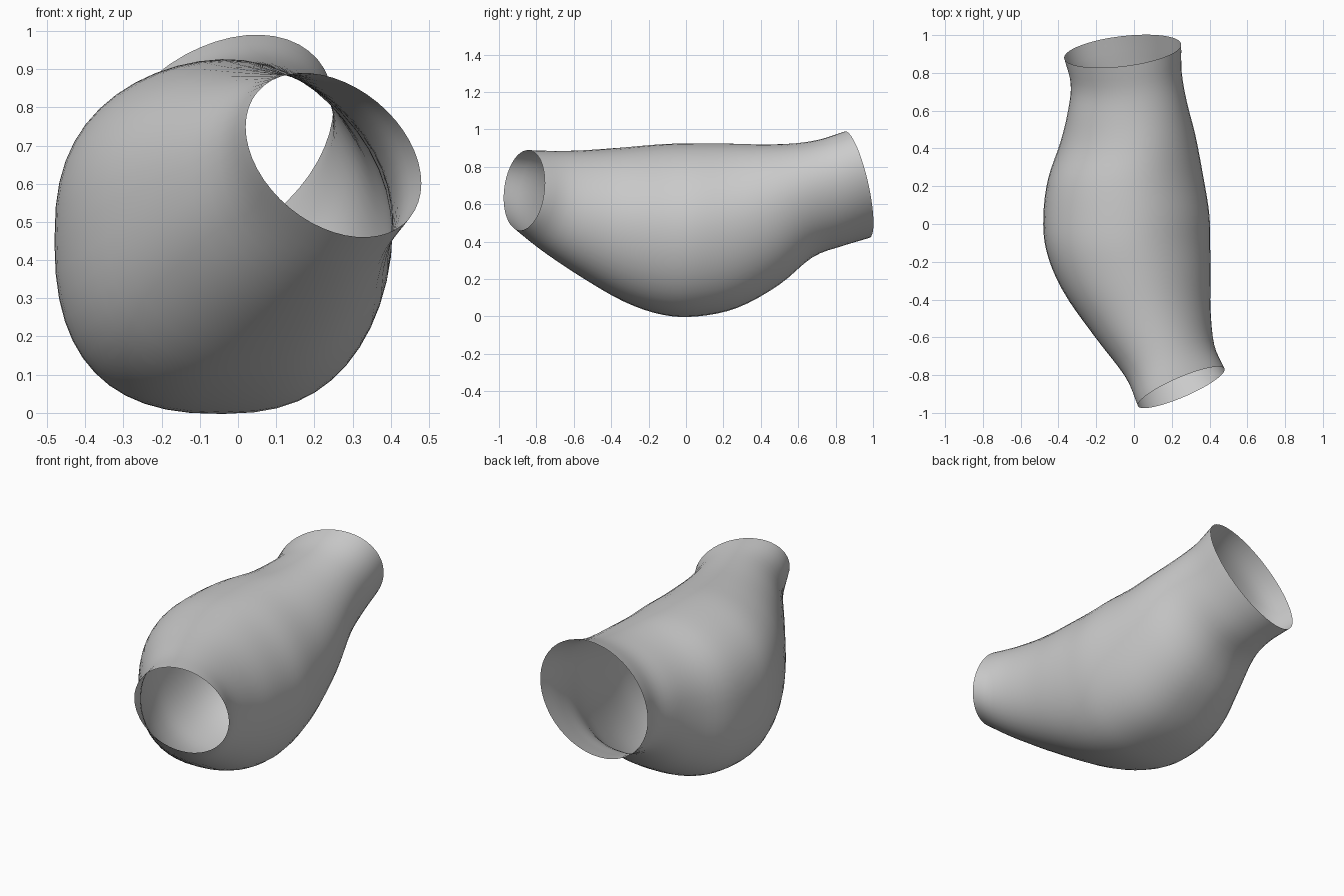
import bpy
import bmesh
from math import cos, sin, pi, copysign

if "Cube" in bpy.data.objects:
    bpy.data.objects.remove(bpy.data.objects["Cube"])

# Cross-sections from front to back:
# centre y, left x, right x, bottom z, top z, lean per x, lean per z, twist, squareness
SECTIONS = [
    (-0.865, 0.02, 0.48, 0.46, 0.89, 0.50, 0.28, -0.35, 0.0),
    (-0.72, -0.05, 0.425, 0.355, 0.885, 0.40, 0.25, -0.25, 0.2),
    (-0.52, -0.21, 0.405, 0.215, 0.893, 0.25, 0.15, -0.13, 0.5),
    (-0.30, -0.385, 0.405, 0.08, 0.91, 0.10, 0.08, -0.03, 0.9),
    (-0.12, -0.465, 0.403, 0.01, 0.922, 0.04, 0.02, 0.0, 1.0),
    (0.05, -0.48, 0.398, 0.0, 0.926, 0.02, -0.01, 0.02, 1.0),
    (0.25, -0.455, 0.365, 0.045, 0.925, 0.03, -0.05, 0.05, 1.0),
    (0.45, -0.39, 0.325, 0.165, 0.92, 0.07, -0.12, 0.12, 0.7),
    (0.62, -0.35, 0.28, 0.315, 0.925, 0.12, -0.20, 0.20, 0.4),
    (0.77, -0.335, 0.253, 0.375, 0.945, 0.17, -0.26, 0.28, 0.2),
    (0.915, -0.37, 0.25, 0.42, 0.99, 0.21, -0.30, 0.36, 0.0),
]
SEGMENTS = 48
STEPS = 4


def catmull(p0, p1, p2, p3, t):
    return [0.5 * (2 * b + (c - a) * t + (2 * a - 5 * b + 4 * c - d) * t * t
                   + (3 * b - a - 3 * c + d) * t ** 3)
            for a, b, c, d in zip(p0, p1, p2, p3)]


def ring(s):
    y, x0, x1, z0, z1, lean_x, lean_z, twist, square = s
    rx, rz = (x1 - x0) / 2, (z1 - z0) / 2
    points = []
    for i in range(SEGMENTS):
        a = 2 * pi * i / SEGMENTS
        # rounder at the upper right, squarer at the lower left
        e = 2 / (2 + square * (0.22 - 0.3 * cos(a - pi / 4)))
        u, v = cos(a), sin(a + twist)
        dx = rx * copysign(abs(u) ** e, u)
        dz = rz * copysign(abs(v) ** e, v)
        points.append(((x0 + x1) / 2 + dx, y + lean_x * dx + lean_z * dz,
                       (z0 + z1) / 2 + dz))
    return points


# Extend both ends so the spline runs through every section
first = [2 * a - b for a, b in zip(SECTIONS[0], SECTIONS[1])]
last = [2 * a - b for a, b in zip(SECTIONS[-1], SECTIONS[-2])]
path = [first, *SECTIONS, last]
rows = [catmull(*path[i:i + 4], k / STEPS)
        for i in range(len(SECTIONS) - 1) for k in range(STEPS)]
rows.append(SECTIONS[-1])

# Open, bulging tube lofted through the sections
bm = bmesh.new()
rings = [[bm.verts.new(p) for p in ring(r)] for r in rows]
for a, b in zip(rings, rings[1:]):
    for i in range(SEGMENTS):
        j = (i + 1) % SEGMENTS
        bm.faces.new((a[i], b[i], b[j], a[j])).smooth = True
mesh = bpy.data.meshes.new("bulging_tube")
bm.to_mesh(mesh)
bm.free()
tube = bpy.data.objects.new("bulging_tube", mesh)
bpy.context.collection.objects.link(tube)
